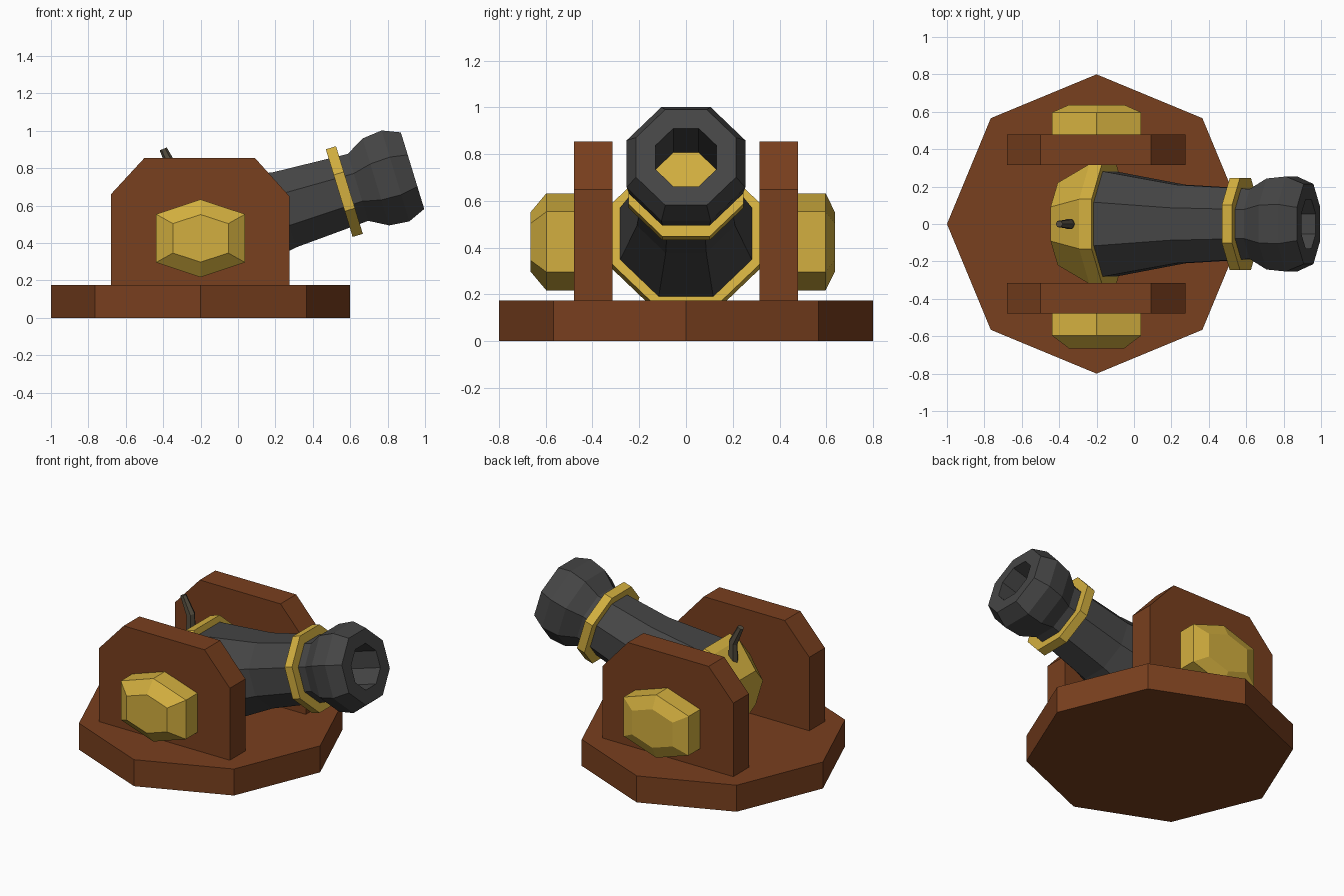
import bpy, bmesh
from math import cos, sin, pi, radians
from mathutils import Vector

if "Cube" in bpy.data.objects:
    bpy.data.objects.remove(bpy.data.objects["Cube"])


def material(name, rgb):
    m = bpy.data.materials.new(name)
    m.diffuse_color = (*rgb, 1)
    m.use_nodes = True
    m.node_tree.nodes["Principled BSDF"].inputs["Base Color"].default_value = m.diffuse_color
    return m


WOOD = material("wood", (0.19, 0.05, 0.013))
BRASS = material("brass", (0.65, 0.43, 0.05))
IRON = material("iron", (0.06, 0.06, 0.06))
ROPE = material("rope", (0.09, 0.075, 0.05))


def loft(name, rings, mat):
    """Skin a list of equal-length point rings and cap both ends."""
    bm = bmesh.new()
    vs = [[bm.verts.new(p) for p in ring] for ring in rings]
    n = len(vs[0])
    for a, b in zip(vs, vs[1:]):
        for i in range(n):
            j = (i + 1) % n
            bm.faces.new((a[i], a[j], b[j], b[i]))
    bm.faces.new(vs[0])
    bm.faces.new(vs[-1])
    bmesh.ops.recalc_face_normals(bm, faces=bm.faces)
    me = bpy.data.meshes.new(name)
    bm.to_mesh(me)
    bm.free()
    me.materials.append(mat)
    ob = bpy.data.objects.new(name, me)
    bpy.context.collection.objects.link(ob)
    return ob


# Barrel axis: tilted up through the trunnion centre
TILT = radians(17)
PIVOT = Vector((-0.2, 0, 0.44))
AXIS = Vector((cos(TILT), 0, sin(TILT)))
UP = Vector((-sin(TILT), 0, cos(TILT)))
SIDE = Vector((0, 1, 0))


def turned(name, profile, mat):
    """Octagonal turned part; profile = (distance along axis, flat radius)."""
    rings = []
    for t, r in profile:
        rr = r / cos(pi / 8)
        rings.append([PIVOT + AXIS * t
                      + SIDE * rr * cos(pi / 8 + k * pi / 4)
                      + UP * rr * sin(pi / 8 + k * pi / 4) for k in range(8)])
    return loft(name, rings, mat)


# Octagonal base
loft("base", [[(-0.2 + 0.8 * cos(k * pi / 4), 0.8 * sin(k * pi / 4), z)
               for k in range(8)] for z in (0, 0.175)], WOOD)

# Side cheeks and brass trunnion caps
cheek = [(-0.68, 0.17), (-0.68, 0.66), (-0.5, 0.855),
         (0.09, 0.855), (0.275, 0.65), (0.275, 0.17)]
hexagon = [(0, 1), (1, 0.62), (1, -0.62), (0, -1), (-1, -0.62), (-1, 0.62)]
for label, s, tip in (("front", -1, 0.665), ("back", 1, 0.637)):
    loft(label + "_cheek", [[(x, s * y, z) for x, z in cheek]
                            for y in (0.315, 0.478)], WOOD)
    loft(label + "_trunnion_cap",
         [[(-0.2 + w * x, s * y, 0.425 + h * z) for x, z in hexagon]
          for y, w, h in ((0.47, 0.238, 0.208), (0.597, 0.238, 0.208),
                          (tip, 0.148, 0.127))], BRASS)

# Barrel with flared muzzle and deep bore
turned("barrel", [(0.05, 0.285), (0.47, 0.21), (0.88, 0.187), (0.98, 0.243),
                  (1.09, 0.254), (1.185, 0.214), (1.185, 0.13), (0.3, 0.13)], IRON)
# Brass breech and neck ring
turned("breech", [(-0.19, 0.22), (0.0, 0.32), (0.07, 0.32)], BRASS)
turned("neck_ring", [(0.775, 0.245), (0.832, 0.245)], BRASS)

# Bent fuse
loft("fuse", [[(x + r * cos(k * pi / 3), r * sin(k * pi / 3),
                z + 0.4 * r * cos(k * pi / 3)) for k in range(6)]
              for x, z, r in ((-0.345, 0.66, 0.032), (-0.345, 0.79, 0.028),
                              (-0.4, 0.903, 0.019))], ROPE)
